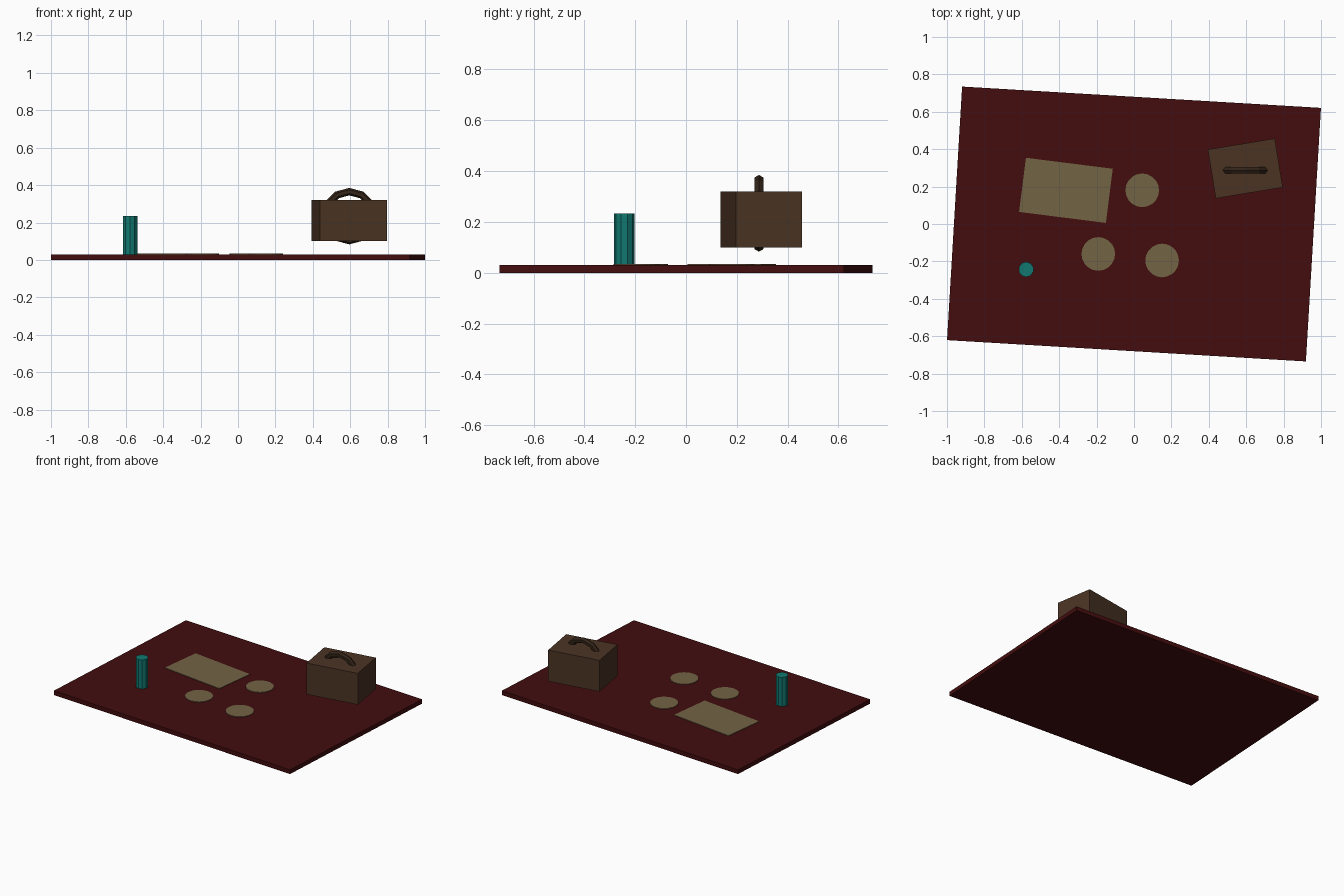
import bpy
import math

if "Cube" in bpy.data.objects:
    bpy.data.objects.remove(bpy.data.objects["Cube"])


def material(name, rgb):
    m = bpy.data.materials.new(name)
    m.diffuse_color = (*rgb, 1.0)
    m.use_nodes = True
    m.node_tree.nodes["Principled BSDF"].inputs["Base Color"].default_value = m.diffuse_color
    return m


RED = material("dark red cloth", (0.056, 0.004, 0.0045))
TAN = material("pale tan", (0.17, 0.125, 0.058))
BROWN = material("wicker brown", (0.070, 0.034, 0.017))
DARK = material("dark brown", (0.032, 0.017, 0.009))
TEAL = material("teal glass", (0.006, 0.19, 0.165))


def finish(name, mat):
    ob = bpy.context.object
    ob.name = name
    ob.data.materials.append(mat)
    return ob


def box(name, mat, centre, size, turn):
    """Box turned about z by an angle in degrees."""
    bpy.ops.mesh.primitive_cube_add(size=1, location=centre,
                                    rotation=(0, 0, math.radians(turn)))
    bpy.context.object.scale = size
    return finish(name, mat)


def cylinder(name, mat, x, y, z0, z1, radius, sides):
    bpy.ops.mesh.primitive_cylinder_add(vertices=sides, radius=radius, depth=z1 - z0,
                                        location=(x, y, (z0 + z1) / 2))
    return finish(name, mat)


# Blanket
box("blanket", RED, (0, 0, 0.015), (1.922, 1.358, 0.03), -3.4)

# Flat cloth and three plates lying on the blanket
box("napkin", TAN, (-0.364, 0.18, 0.0315), (0.468, 0.292, 0.005), -7.2)
for i, (x, y) in enumerate([(0.044, 0.18), (-0.191, -0.16), (0.15, -0.195)]):
    cylinder(f"plate_{i + 1}", TAN, x, y, 0.029, 0.034, 0.09, 20)

# Bottle
cylinder("bottle", TEAL, -0.577, -0.243, 0.03, 0.234, 0.041, 10)

# Basket with a ring handle passing through it
box("basket", BROWN, (0.595, 0.297, 0.21), (0.363, 0.265, 0.22), 9.4)
bpy.ops.mesh.primitive_torus_add(major_segments=12, minor_segments=6,
                                 major_radius=0.131, minor_radius=0.02,
                                 location=(0.595, 0.287, 0.234),
                                 rotation=(math.pi / 2, 0, 0))
finish("basket_handle", DARK)
